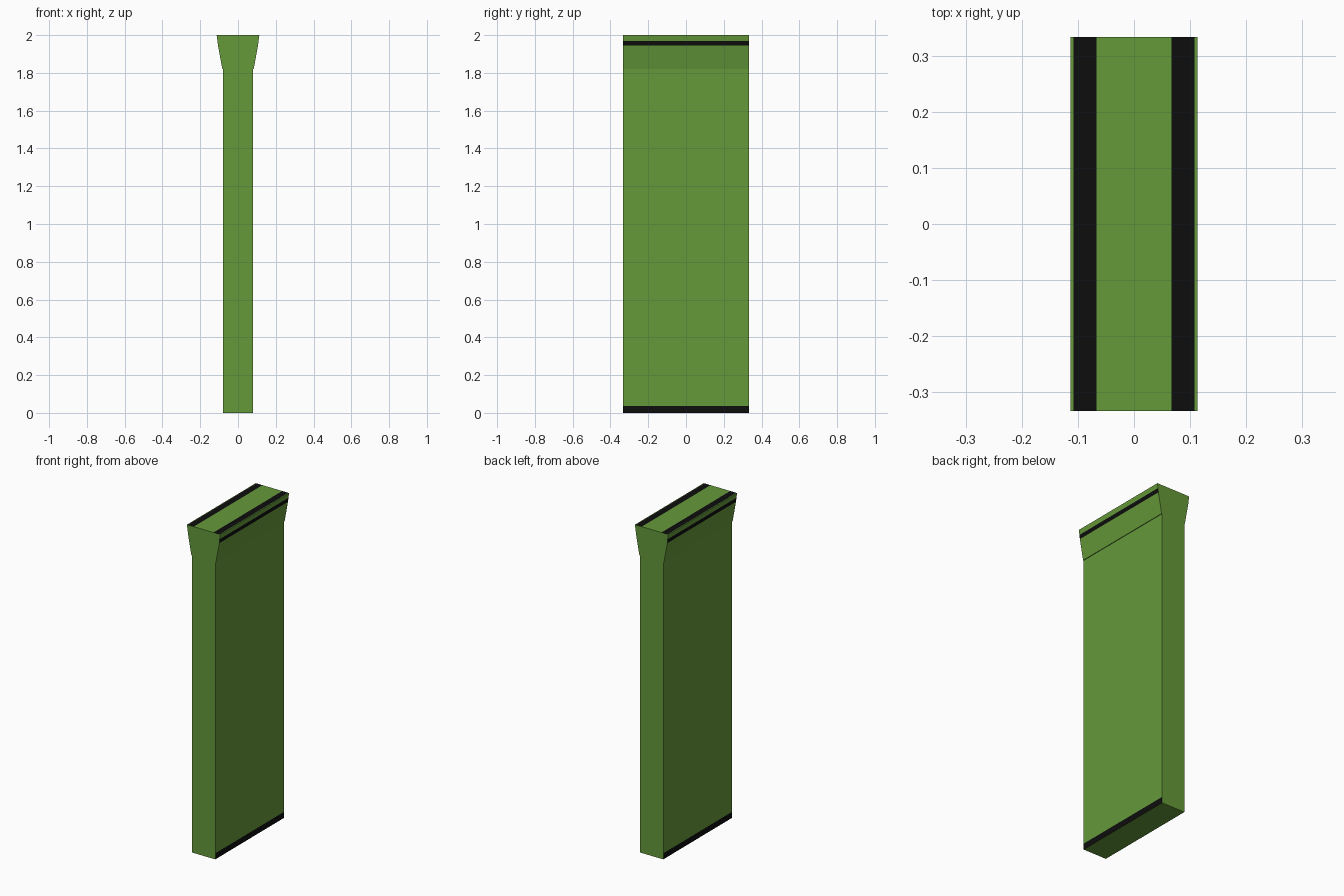
import bpy
import bmesh

cube = bpy.data.objects.get("Cube")
if cube:
    bpy.data.objects.remove(cube, do_unlink=True)


def material(name, color):
    mat = bpy.data.materials.new(name)
    mat.use_nodes = True
    mat.diffuse_color = color
    mat.node_tree.nodes["Principled BSDF"].inputs["Base Color"].default_value = color
    return mat


GREEN = material("leaf green", (0.13, 0.32, 0.042, 1))
BLACK = material("stripe black", (0.004, 0.004, 0.004, 1))
HALF_DEPTH = 0.333

# Half profile from the bottom up: x, z, and whether the strip after it is black
half = [(0.079, 0, True), (0.079, 0.037, False), (0.079, 1.82, False),
        (0.083, 1.82, False), (0.106, 1.945, True), (0.109, 1.97, False),
        (0.113, 2, False), (0.108, 2, True), (0.067, 2, False)]
right = [(x, z) for x, z, _ in half]
profile = right + [(-x, z) for x, z in reversed(right)]
black = [b for _, _, b in half]
black += list(reversed(black[:-1])) + [False]

# Pillar with flared cap, swept from front to back
bm = bmesh.new()
front = [bm.verts.new((x, -HALF_DEPTH, z)) for x, z in profile]
back = [bm.verts.new((x, HALF_DEPTH, z)) for x, z in profile]
bm.faces.new(front)
bm.faces.new(list(reversed(back)))
for i, is_black in enumerate(black):
    j = (i + 1) % len(profile)
    face = bm.faces.new((front[i], back[i], back[j], front[j]))
    face.material_index = int(is_black)
bmesh.ops.recalc_face_normals(bm, faces=bm.faces)

mesh = bpy.data.meshes.new("flared_pillar")
bm.to_mesh(mesh)
bm.free()
mesh.materials.append(GREEN)
mesh.materials.append(BLACK)
pillar = bpy.data.objects.new("flared_pillar", mesh)
bpy.context.collection.objects.link(pillar)
